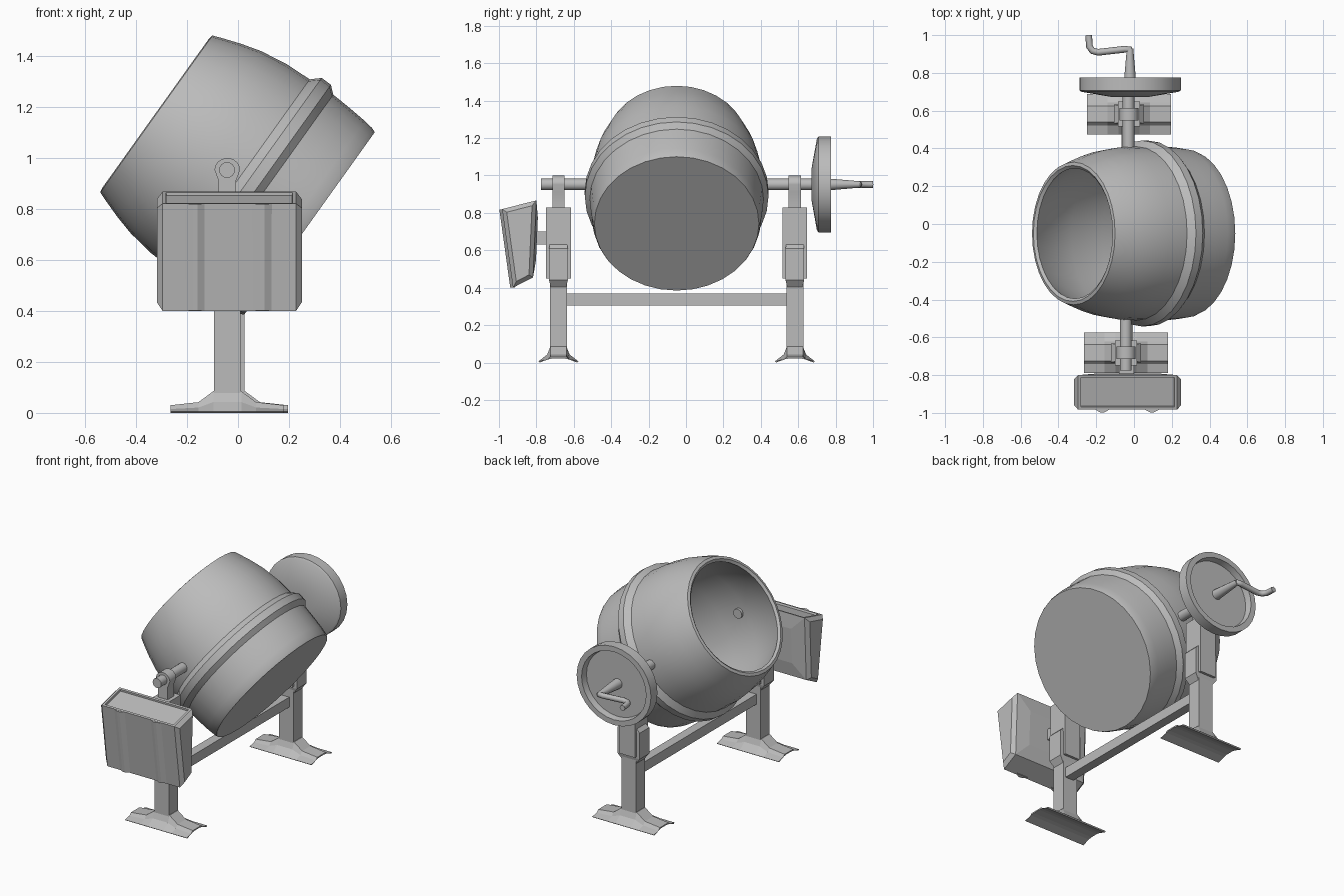
import bpy, bmesh, math
from mathutils import Matrix, Vector

cube = bpy.data.objects.get("Cube")
if cube:
    bpy.data.objects.remove(cube, do_unlink=True)

grey = bpy.data.materials.new("plain grey")
grey.use_nodes = True
COLOUR = (0.5, 0.5, 0.5, 1)
grey.diffuse_color = COLOUR
grey.node_tree.nodes["Principled BSDF"].inputs["Base Color"].default_value = COLOUR


def finish(name, bm, smooth=None):
    bmesh.ops.recalc_face_normals(bm, faces=bm.faces)
    mesh = bpy.data.meshes.new(name)
    bm.to_mesh(mesh)
    bm.free()
    obj = bpy.data.objects.new(name, mesh)
    bpy.context.collection.objects.link(obj)
    mesh.materials.append(grey)
    if smooth:
        bpy.ops.object.select_all(action='DESELECT')
        obj.select_set(True)
        bpy.context.view_layer.objects.active = obj
        bpy.ops.object.shade_smooth_by_angle(angle=math.radians(smooth))
    return obj


def loft(name, rings, smooth=None, cap=True):
    """Skin a list of closed rings that have equal point counts."""
    bm = bmesh.new()
    rows = [[bm.verts.new(p) for p in ring] for ring in rings]
    n = len(rows[0])
    for a, b in zip(rows, rows[1:]):
        for i in range(n):
            j = (i + 1) % n
            bm.faces.new((a[i], a[j], b[j], b[i]))
    if cap:
        bm.faces.new(rows[0])
        bm.faces.new(rows[-1])
    return finish(name, bm, smooth)


def lathe(name, profile, matrix, segments=32, smooth=30):
    """Spin (height, radius) pairs round local z."""
    turn = [2 * math.pi * i / segments for i in range(segments)]
    rings = [[matrix @ Vector((r * math.cos(a), r * math.sin(a), h)) for a in turn]
             for h, r in profile]
    return loft(name, rings, smooth)


def box(name, x, y, z):
    rings = [[(x[0], y[0], h), (x[1], y[0], h), (x[1], y[1], h), (x[0], y[1], h)] for h in z]
    return loft(name, rings)


def along_y(x, z):
    return Matrix.Translation((x, 0, z)) @ Matrix.Rotation(-math.pi / 2, 4, 'X')


AXLE_Z = 0.952

# Drum: open shell, outer wall with raised band, then the inside wall
axis = Vector((0.8135, 0, -0.582))
tilt = Matrix.Translation((-0.32, -0.05, 1.172)) @ axis.to_track_quat('Z', 'Y').to_matrix().to_4x4()
drum = [(0.72, 0.425), (0.5, 0.44), (0.3, 0.438), (0.15, 0.405), (0.04, 0.36), (0.008, 0.345),
        (-0.004, 0.36), (0, 0.378), (0.04, 0.393), (0.11, 0.417), (0.19, 0.439), (0.3, 0.456),
        (0.41, 0.46), (0.445, 0.492), (0.49, 0.491), (0.52, 0.465), (0.6, 0.46), (0.68, 0.453),
        (0.72, 0.447), (0.738, 0.44)]
lathe("drum", drum, tilt)

# Axle stubs
lathe("front_axle", [(-0.775, 0.031), (-0.47, 0.031)], along_y(-0.043, AXLE_Z), 16)
lathe("back_axle", [(0.38, 0.031), (0.69, 0.031)], along_y(-0.029, AXLE_Z), 16)

# Leg, collar, bearing and foot at each end
for side, cx, cy in (("front", -0.042, -0.682), ("back", -0.027, 0.582)):
    box(side + "_leg", (cx - 0.052, cx + 0.052), (cy - 0.046, cy + 0.046), (0.06, 0.5))
    box(side + "_collar", (cx - 0.058, cx + 0.058), (cy - 0.066, cy + 0.066), (0.45, 0.83))
    for s in (-1, 1):
        block = [(0.4, 0.05, 0.04), (0.44, 0.08, 0.05), (0.61, 0.08, 0.05), (0.64, 0.05, 0.045)]
        loft(side + "_clamp_block",
             [[(cx, cy - w, z), (cx + s * d, cy - w, z), (cx + s * d, cy + w, z), (cx, cy + w, z)]
              for z, d, w in block])
    # Bearing tab with a rounded eye
    arc = [math.pi * i / 12 for i in range(13)]
    tab = [(0.034, 0.8), (0.034, 0.91)] + [(0.05 * math.cos(a), AXLE_Z + 0.047 * math.sin(a)) for a in arc]
    tab += [(-0.034, 0.91), (-0.034, 0.8)]
    loft(side + "_bearing", [[(cx + x, cy + dy, z) for x, z in tab] for dy in (-0.033, 0.033)], 40)
    # Foot: arched saddle, taller under the leg and hollow beneath
    rings = []
    for x, h in ((-0.223, 0.03), (-0.113, 0.042), (-0.055, 0.085), (0.055, 0.085), (0.113, 0.042), (0.223, 0.03)):
        top = [(-0.107, 0.006), (-0.06, h * 0.5), (-0.043, h), (0.043, h), (0.06, h * 0.5), (0.107, 0.006)]
        under = [(0.1, 0), (0.05, 0.018), (0.025, 0.022), (-0.025, 0.022), (-0.05, 0.018), (-0.1, 0)]
        rings.append([(cx + x, cy + y, z) for y, z in top + under])
    loft(side + "_foot", rings)

# Cross bar between the legs
box("cross_bar", (-0.065, -0.005), (-0.65, 0.55), (0.305, 0.37))

# Motor housing: tapered box with chamfers, recessed lid and raised back
bm = bmesh.new()
ends = [[bm.verts.new((x, y, z)) for y, z in ((-0.925, 0.4), (-0.818, 0.455), (-0.8, 0.867), (-0.983, 0.82))]
        for x in (-0.318, 0.25)]
for ring in ends:
    bm.faces.new(ring)
for i in range(4):
    j = (i + 1) % 4
    bm.faces.new((ends[0][i], ends[0][j], ends[1][j], ends[1][i]))
bmesh.ops.recalc_face_normals(bm, faces=bm.faces)
chamfer = [e for e in bm.edges if abs(e.verts[0].co.x - e.verts[1].co.x) < 0.01]
bmesh.ops.bevel(bm, geom=chamfer, offset=0.022, segments=1, affect='EDGES')
bm.normal_update()
lid = max(bm.faces, key=lambda f: f.normal.z * f.calc_area())
rear = max(bm.faces, key=lambda f: f.normal.y * f.calc_area())
bmesh.ops.inset_individual(bm, faces=[lid], thickness=0.02)
bmesh.ops.inset_individual(bm, faces=[lid], thickness=0.003, depth=-0.012)
bmesh.ops.inset_individual(bm, faces=[rear], thickness=0.13, depth=0.012)
finish("motor_housing", bm)

# Vertical ribs on the housing
for x in (-0.169, 0.094):
    rings = []
    for y, z in ((-0.924, 0.402), (-0.982, 0.819)):
        rings.append([(x - 0.042, y + 0.01, z), (x - 0.038, y, z), (x - 0.008, y - 0.016, z),
                      (x + 0.01, y - 0.016, z), (x + 0.04, y, z), (x + 0.042, y + 0.01, z)])
    loft("housing_rib", rings)

# Mount joining housing to the leg
box("housing_mount", (-0.08, 0), (-0.83, -0.73), (0.63, 0.7))

# Tilting wheel: dished inside, rimmed outside
wheel = [(0.672, 0.03), (0.672, 0.09), (0.7, 0.245), (0.708, 0.256), (0.775, 0.256),
         (0.775, 0.222), (0.735, 0.215), (0.735, 0.03)]
lathe("hand_wheel", wheel, along_y(-0.021, AXLE_Z) @ Matrix.Scale(1.05, 4, (1, 0, 0)), 28)

# Crank: tapered hub, bent arm and grip
lathe("crank_hub", [(0.7, 0.035), (0.78, 0.03), (0.93, 0.017)], along_y(-0.021, AXLE_Z), 12)
path = [(-0.021, 0.9), (-0.024, 0.925), (-0.05, 0.925), (-0.19, 0.909), (-0.22, 0.917),
        (-0.236, 0.94), (-0.24, 1.0)]
curve = bpy.data.curves.new("crank_handle", 'CURVE')
curve.dimensions = '3D'
curve.bevel_depth = 0.018
curve.bevel_resolution = 2
curve.use_fill_caps = True
spline = curve.splines.new('POLY')
spline.points.add(len(path) - 1)
for point, (x, y) in zip(spline.points, path):
    point.co = (x, y, AXLE_Z, 1)
curve.materials.append(grey)
handle = bpy.data.objects.new("crank_handle", curve)
bpy.context.collection.objects.link(handle)
